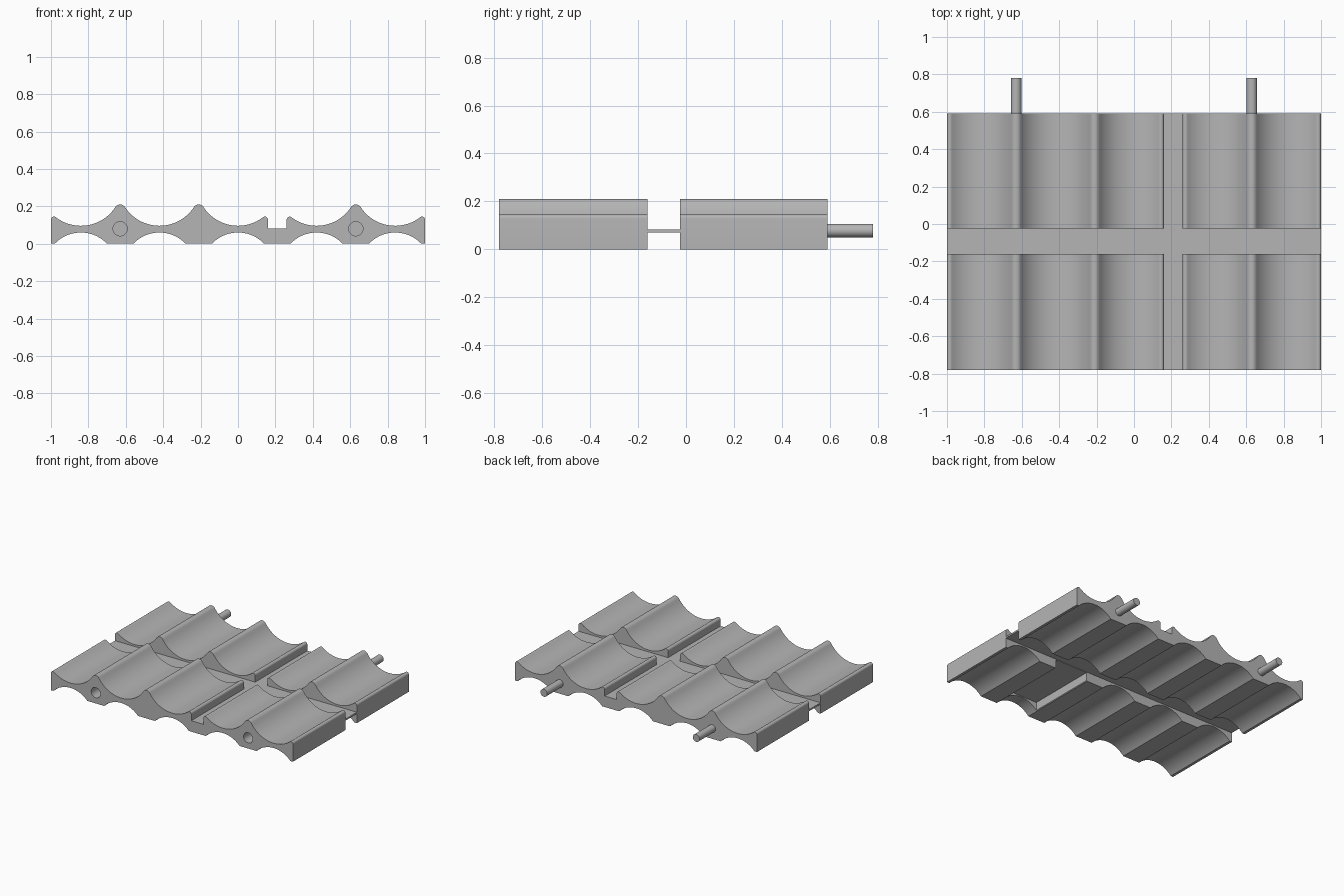
import bpy, bmesh, math
from mathutils import Matrix

if "Cube" in bpy.data.objects:
    bpy.data.objects.remove(bpy.data.objects["Cube"])

grey = bpy.data.materials.new("plain grey")
grey.diffuse_color = (0.46, 0.46, 0.46, 1)
grey.use_nodes = True
grey.node_tree.nodes["Principled BSDF"].inputs["Base Color"].default_value = grey.diffuse_color

PITCH = 0.42                          # spacing of the troughs
TROUGHS = [PITCH * i for i in range(-2, 3)]
R, CZ = 0.22, 0.316                   # trough radius and centre height
FLOOR = 0.082                         # top of the channel and the web


def arc(cx, cz, r, a0, a1, n):
    """Points on an arc, angles in degrees."""
    return [(cx + r * math.cos(math.radians(a0 + (a1 - a0) * i / n)),
             cz + r * math.sin(math.radians(a0 + (a1 - a0) * i / n))) for i in range(n + 1)]


def half_top(low):
    """Right half of a trough, from its bottom to a full ridge or a low lip."""
    if low:
        r, x = 0.016, 0.144
        z = CZ - math.sqrt((R + r) ** 2 - x ** 2)
        end = 0
    else:
        r, x, z, end = 0.03, 0.21, 0.18, 90
    a = math.degrees(math.atan2(z - CZ, x))
    return arc(0, CZ, R, -90, a, 14) + arc(x, z, r, a + 180, end, 8)[1:]


def profile():
    """Closed wave section: ridges and lips above, arches below."""
    top = []
    for c in TROUGHS:
        left_low = c in (TROUGHS[0], TROUGHS[3])
        right_low = c in (TROUGHS[2], TROUGHS[4])
        pts = [(c - x, z) for x, z in reversed(half_top(left_low))][:-1]
        pts += [(c + x, z) for x, z in half_top(right_low)]
        if top and not left_low:
            pts = pts[1:]             # ridge top is shared
        if c == TROUGHS[3]:           # sunken channel between two lips
            top += [(0.16, FLOOR), (0.26, FLOOR)]
        top += pts
    bottom = [(1.0, 0.0)]
    half = math.degrees(math.asin(0.14 / 0.193))
    for c in reversed(TROUGHS):
        bottom += arc(c, 0.06 - 0.193, 0.193, 90 - half, 90 + half, 20)
    bottom.append((-1.0, 0.0))
    return top + [(x, max(z, 0.0)) for x, z in bottom]


def finish(name, bm):
    bmesh.ops.recalc_face_normals(bm, faces=bm.faces)
    me = bpy.data.meshes.new(name)
    bm.to_mesh(me)
    bm.free()
    me.materials.append(grey)
    ob = bpy.data.objects.new(name, me)
    bpy.context.collection.objects.link(ob)
    return ob


def extrude(name, pts, y0, y1):
    bm = bmesh.new()
    face = bm.faces.new([bm.verts.new((x, y0, z)) for x, z in pts])
    new = bmesh.ops.extrude_face_region(bm, geom=[face])["geom"]
    bmesh.ops.translate(bm, vec=(0, y1 - y0, 0),
                        verts=[g for g in new if isinstance(g, bmesh.types.BMVert)])
    return finish(name, bm)


def rod(name, x, z, r, y0, y1):
    bm = bmesh.new()
    bmesh.ops.create_cone(bm, cap_ends=True, segments=32, radius1=r, radius2=r, depth=y1 - y0,
                          matrix=Matrix.Translation((x, (y0 + y1) / 2, z))
                          @ Matrix.Rotation(math.pi / 2, 4, 'X'))
    return finish(name, bm)


def box(name, x0, x1, y0, y1, z0, z1):
    return extrude(name, [(x0, z0), (x1, z0), (x1, z1), (x0, z1)], y0, y1)


def cut(ob, cutter):
    mod = ob.modifiers.new("cut", 'BOOLEAN')
    mod.operation, mod.solver, mod.object = 'DIFFERENCE', 'EXACT', cutter
    bpy.context.view_layer.objects.active = ob
    bpy.ops.object.modifier_apply(modifier=mod.name)
    bpy.data.objects.remove(cutter)


# Two wavy blocks joined by a thin web
section = profile()
front = extrude("front_block", section, -0.78, -0.16)
back = extrude("back_block", section, -0.025, 0.59)
web = box("joining_web", -1, 1, -0.16, -0.025, 0.07, FLOOR)

# Peg holes in the front, matching pegs at the back
pegs = []
for side, x in (("left", -0.63), ("right", 0.63)):
    cut(front, rod("hole_cutter", x, 0.08, 0.038, -0.85, -0.58))
    pegs.append(rod(side + "_peg", x, 0.078, 0.028, 0.57, 0.78))

# Shallow pocket under the front block
cut(front, box("pocket_cutter", 0.285, 0.555, -0.69, -0.1, -0.1, 0.066))

# Smooth curves, sharp corners
bpy.ops.object.select_all(action='DESELECT')
for ob in [front, back, *pegs]:
    ob.select_set(True)
bpy.context.view_layer.objects.active = front
bpy.ops.object.shade_smooth_by_angle(angle=math.radians(30))
